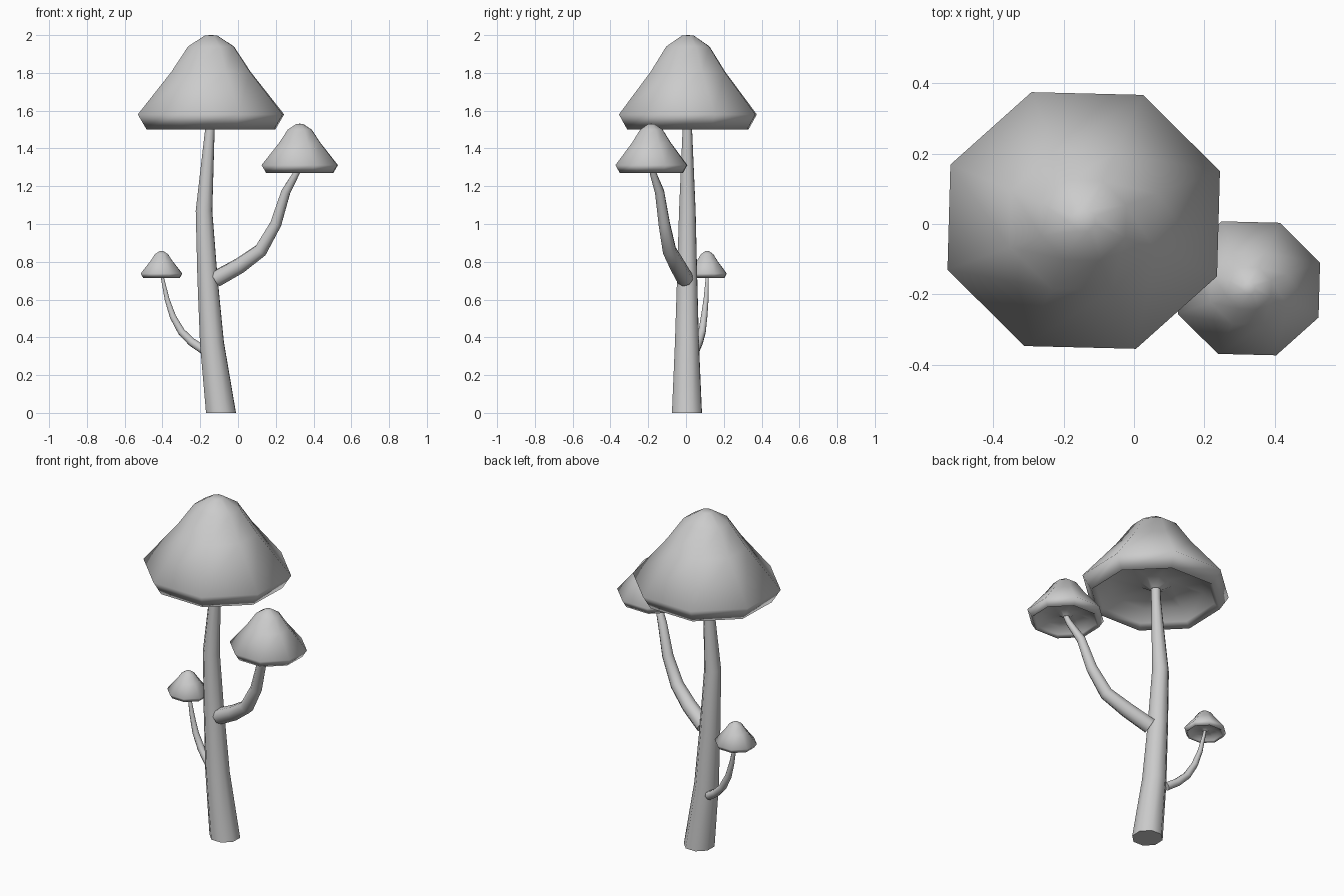
import bpy, bmesh
from math import cos, sin, radians, pi
from mathutils import Vector

if "Cube" in bpy.data.objects:
    bpy.data.objects.remove(bpy.data.objects["Cube"])

SIDES = 8


def skin_rings(name, rings, tip=None):
    """Bridge successive rings of points, closing the ends."""
    bm = bmesh.new()
    rows = [[bm.verts.new(p) for p in ring] for ring in rings]
    for a, b in zip(rows, rows[1:]):
        for i in range(SIDES):
            j = (i + 1) % SIDES
            bm.faces.new((a[i], a[j], b[j], b[i]))
    bm.faces.new(rows[0][::-1])
    if tip is None:
        bm.faces.new(rows[-1])
    else:
        v = bm.verts.new(tip)
        for i in range(SIDES):
            bm.faces.new((rows[-1][i], rows[-1][(i + 1) % SIDES], v))
    bmesh.ops.recalc_face_normals(bm, faces=bm.faces)
    mesh = bpy.data.meshes.new(name)
    bm.to_mesh(mesh)
    bm.free()
    mesh.polygons.foreach_set("use_smooth", [len(p.vertices) < 5 for p in mesh.polygons])
    obj = bpy.data.objects.new(name, mesh)
    bpy.context.collection.objects.link(obj)
    return obj


def stalk(name, path, flat_base=False):
    """Tapered tube along (x, y, z, radius) points."""
    pts = [Vector(p[:3]) for p in path]
    rings, prev = [], Vector((0, 0, 1))
    side = Vector((cos(radians(21)), sin(radians(21)), 0))
    for i, p in enumerate(pts):
        a, b = pts[max(i - 1, 0)], pts[min(i + 1, len(pts) - 1)]
        t = (b - a).normalized()
        if flat_base and i == 0:
            t = Vector((0, 0, 1))
        side = prev.rotation_difference(t) @ side
        up, prev = t.cross(side), t
        rings.append([p + path[i][3] * (side * cos(2 * pi * k / SIDES) + up * sin(2 * pi * k / SIDES))
                      for k in range(SIDES)])
    return skin_rings(name, rings)


# Cap profile (radius, height), from the gills under the hood out to the lip and up to the crown
CAP = [(0.03, 0.06), (0.09, 0.095), (0.27, 0.085), (0.335, 0.03), (0.365, 0.0),
       (0.415, 0.08), (0.225, 0.305), (0.13, 0.44), (0.035, 0.498)]


def cap(name, x, y, z, s):
    rings = []
    for r, h in CAP:
        ang = [radians(21) + 2 * pi * k / SIDES for k in range(SIDES)]
        rings.append([(x + s * r * cos(a), y + s * r * 0.942 * sin(a), z + s * h) for a in ang])
    return skin_rings(name, rings, (x, y, z + s * 0.5))


# Main stalk and its cap
stalk("main_stalk", [(-0.09, 0.005, 0, 0.085), (-0.138, 0.005, 0.37, 0.068),
                     (-0.162, 0.006, 0.72, 0.057), (-0.18, 0.007, 1.07, 0.047),
                     (-0.149, 0.007, 1.5, 0.027), (-0.144, 0.01, 1.58, 0.027)], True)
cap("main_cap", -0.143, 0.01, 1.5, 1.0)

# Right-hand branch and its cap
stalk("right_branch", [(-0.115, -0.005, 0.71, 0.045), (0.01, -0.045, 0.78, 0.043),
                       (0.12, -0.088, 0.86, 0.038), (0.20, -0.115, 1.0, 0.032),
                       (0.253, -0.14, 1.17, 0.026), (0.31, -0.175, 1.27, 0.018),
                       (0.327, -0.183, 1.31, 0.015)])
cap("right_cap", 0.327, -0.183, 1.27, 0.522)

# Small left-hand branch and its cap
stalk("left_branch", [(-0.185, 0.05, 0.335, 0.024), (-0.245, 0.068, 0.375, 0.023),
                      (-0.30, 0.085, 0.43, 0.021), (-0.345, 0.096, 0.51, 0.018),
                      (-0.375, 0.106, 0.60, 0.014), (-0.399, 0.112, 0.71, 0.009),
                      (-0.405, 0.112, 0.74, 0.008)])
cap("left_cap", -0.405, 0.112, 0.715, 0.285)
